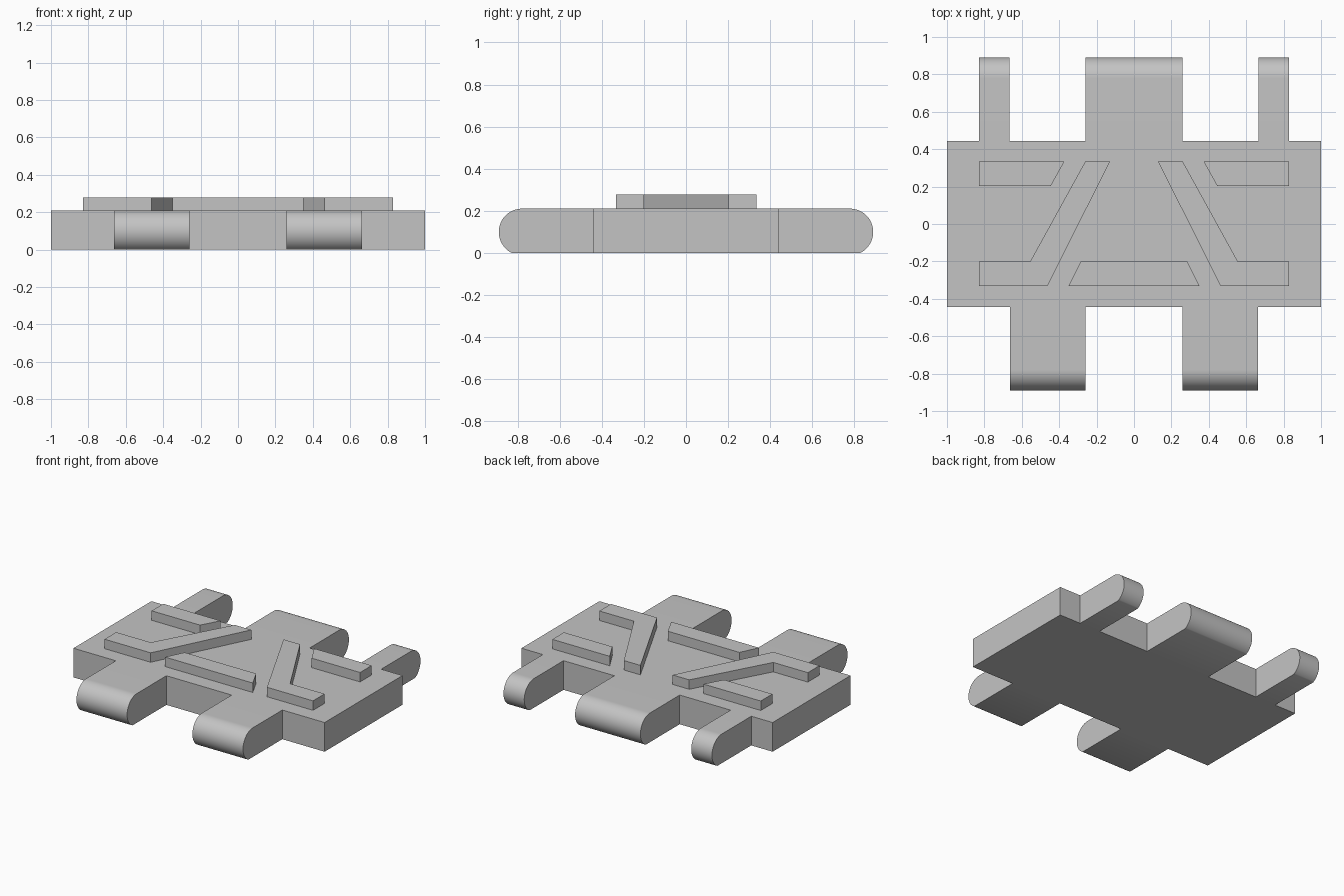
import bpy
import bmesh
from math import asin, cos, pi, radians, sin
from mathutils import Vector

cube = bpy.data.objects.get("Cube")
if cube:
    bpy.data.objects.remove(cube, do_unlink=True)

HALF_Y = 0.443    # plate half depth
REACH = 0.89      # knuckle tip distance
TOP = 0.21        # plate top
TREAD_TOP = 0.278
RADIUS = 0.111

steel = bpy.data.materials.new("grey steel")
steel.use_nodes = True
colour = (0.55, 0.55, 0.55, 1)
steel.diffuse_color = colour
steel.node_tree.nodes["Principled BSDF"].inputs["Base Color"].default_value = colour


def prism(name, outline, extrude):
    """Closed solid made by extruding a flat outline along a vector."""
    bm = bmesh.new()
    face = bm.faces.new([bm.verts.new(p) for p in outline])
    result = bmesh.ops.extrude_face_region(bm, geom=[face], use_keep_orig=True)
    moved = [v for v in result["geom"] if isinstance(v, bmesh.types.BMVert)]
    bmesh.ops.translate(bm, verts=moved, vec=Vector(extrude))
    bmesh.ops.recalc_face_normals(bm, faces=bm.faces)
    mesh = bpy.data.meshes.new(name)
    bm.to_mesh(mesh)
    bm.free()
    mesh.materials.append(steel)
    obj = bpy.data.objects.new(name, mesh)
    bpy.context.collection.objects.link(obj)
    return obj


def knuckle(name, x0, x1, side):
    """Lug with a rounded tip whose underside is cut flat at the ground."""
    cy, cz = REACH - RADIUS, TOP - RADIUS
    low = -asin(cz / RADIUS)
    steps = 32
    angles = [pi / 2 + (low - pi / 2) * i / steps for i in range(steps + 1)]
    arc = [(cy + RADIUS * cos(a), cz + RADIUS * sin(a)) for a in angles]
    profile = [(HALF_Y, 0), (HALF_Y, TOP)] + arc
    obj = prism(name, [(x0, side * y, z) for y, z in profile], (x1 - x0, 0, 0))
    bpy.context.view_layer.objects.active = obj
    obj.select_set(True)
    bpy.ops.object.shade_smooth_by_angle(angle=radians(30))
    obj.select_set(False)


def tread(name, points, sx=1):
    prism(name, [(sx * x, y, TOP - 0.005) for x, y in points], (0, 0, TREAD_TOP - TOP + 0.005))


# Main plate
prism("link_plate", [(-1, -HALF_Y, 0), (1, -HALF_Y, 0), (1, HALF_Y, 0), (-1, HALF_Y, 0)], (0, 0, TOP))

# Hinge knuckles
knuckle("back_centre_knuckle", -0.26, 0.26, 1)
for label, s in (("left", 1), ("right", -1)):
    knuckle(f"back_{label}_knuckle", *sorted((s * 0.665, s * 0.83)), 1)
    knuckle(f"front_{label}_knuckle", *sorted((s * 0.26, s * 0.663)), -1)

# Raised grip bars
back_bar = [(0.83, 0.335), (0.372, 0.335), (0.445, 0.203), (0.83, 0.203)]
bent_bar = [(0.83, -0.2), (0.555, -0.2), (0.26, 0.335),
            (0.128, 0.335), (0.463, -0.332), (0.83, -0.332)]
for label, s in (("left", 1), ("right", -1)):
    tread(f"back_{label}_grip_bar", back_bar, s)
    tread(f"{label}_bent_grip_bar", bent_bar, s)
tread("front_centre_grip_bar", [(-0.285, -0.2), (0.285, -0.2), (0.35, -0.332), (-0.35, -0.332)])
